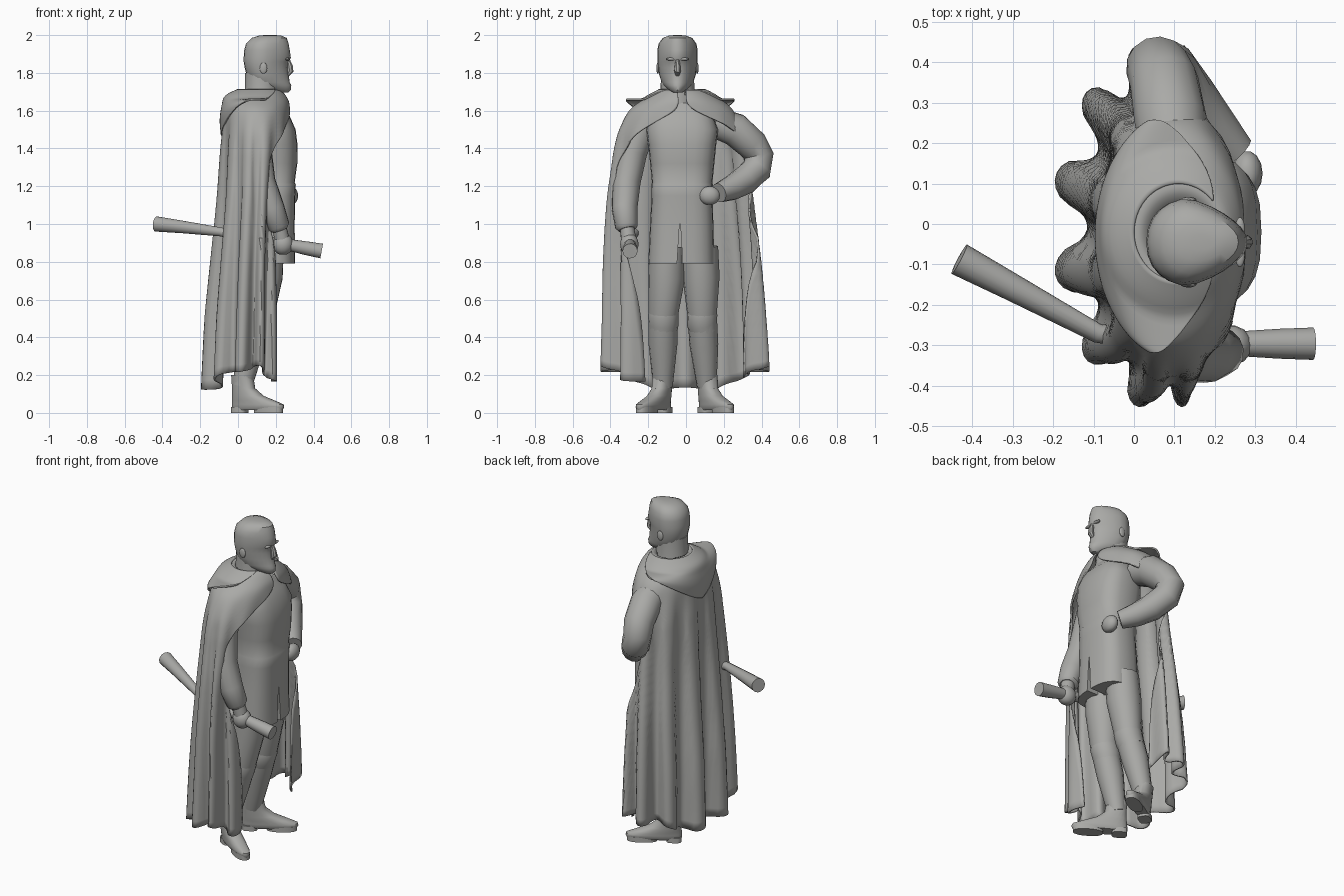
import bpy, bmesh, math
from mathutils import Vector, Matrix

grey = bpy.data.materials.new("stone_grey")
grey.diffuse_color = (0.4, 0.4, 0.385, 1)


def build(name, rows, closed=True):
    """Skin a list of equally long point rows."""
    bm = bmesh.new()
    vs = [[bm.verts.new(p) for p in r] for r in rows]
    n = len(rows[0])
    for a, b in zip(vs, vs[1:]):
        for i in range(n if closed else n - 1):
            j = (i + 1) % n
            bm.faces.new((a[i], a[j], b[j], b[i]))
    if closed:
        bm.faces.new(vs[0])
        bm.faces.new(vs[-1])
    bmesh.ops.recalc_face_normals(bm, faces=bm.faces)
    me = bpy.data.meshes.new(name)
    bm.to_mesh(me)
    bm.free()
    me.materials.append(grey)
    ob = bpy.data.objects.new(name, me)
    bpy.context.collection.objects.link(ob)
    return ob


def spow(v, p):
    return math.copysign(abs(v) ** p, v)


def oval(z, x0, x1, y0, y1, p=1.0, n=24):
    """Horizontal ring filling a rectangle; p below 1 makes it boxier."""
    cx, cy, rx, ry = (x0 + x1) / 2, (y0 + y1) / 2, (x1 - x0) / 2, (y1 - y0) / 2
    return [(cx + rx * spow(math.cos(t), p), cy + ry * spow(math.sin(t), p), z)
            for t in (2 * math.pi * i / n for i in range(n))]


def tube(name, pts, n=14):
    """Round limb through (x, y, z, radius) points."""
    ps = [Vector(p[:3]) for p in pts]
    rows = []
    for i, p in enumerate(ps):
        d = (ps[min(i + 1, len(ps) - 1)] - ps[max(i - 1, 0)]).normalized()
        u = d.cross(Vector((0.3, 1, 0.2))).normalized()
        v = d.cross(u)
        rows.append([p + pts[i][3] * (u * math.cos(t) + v * math.sin(t))
                     for t in (2 * math.pi * k / n for k in range(n))])
    return build(name, rows)


def ball(name, loc, size):
    rows = []
    for i in range(1, 10):
        a = math.pi * i / 10
        s, z = math.sin(a), loc[2] - size[2] * math.cos(a)
        rows.append(oval(z, loc[0] - size[0] * s, loc[0] + size[0] * s,
                         loc[1] - size[1] * s, loc[1] + size[1] * s, n=14))
    return build(name, rows)


# Head, narrowing towards the face, with neck and face details
HY = -0.045
head = [(1.695, .2, .265, .03), (1.71, .15, .28, .06), (1.735, .09, .282, .083), (1.75, .07, .274, .09),
        (1.79, .045, .268, .1), (1.83, .035, .262, .105), (1.86, .03, .268, .109),
        (1.88, .03, .28, .11), (1.92, .033, .274, .11), (1.955, .042, .268, .103),
        (1.985, .072, .258, .082), (1.997, .11, .23, .05), (2.0, .14, .2, .02)]
build("head", [[(x, HY + (y - HY) * (1 - .4 * max(0, (x - .13) / .14)), z)
                for x, y, z in oval(z0, a, b, HY - w, HY + w, 0.9)] for z0, a, b, w in head])
tube("neck", [(.125, HY, 1.58, .11), (.125, HY, 1.68, .09), (.125, HY, 1.8, .088)])
tube("nose", [(.265, HY, 1.87, .01), (.275, HY, 1.835, .016), (.277, HY, 1.81, .018),
              (.262, HY, 1.79, .012)], 8)
for s, side in ((-1, "right"), (1, "left")):
    ball(side + "_ear", (.135, HY + s * .104, 1.825), (.02, .008, .03))
    ball(side + "_brow", (.262, HY + s * .032, 1.873), (.012, .03, .008))

# Tunic with a slit in the front of its skirt
torso = [(.79, .03, .302, -.2, .15), (1.0, .04, .3, -.19, .145), (1.15, .05, .303, -.182, .14),
         (1.21, .05, .306, -.183, .142), (1.22, .05, .3, -.18, .14), (1.32, .03, .314, -.19, .15),
         (1.42, .02, .315, -.2, .16), (1.5, .03, .305, -.21, .17),
         (1.58, .05, .27, -.19, .14), (1.64, .08, .22, -.12, .06)]
tunic = build("tunic", [oval(*r, p=0.72) for r in torso])
slit = build("slit_cutter", [[(.2, -.05, .75), (.4, -.05, .75), (.4, -.015, .75), (.2, -.015, .75)],
                             [(.2, -.034, 1.0), (.4, -.034, 1.0), (.4, -.03, 1.0), (.2, -.03, 1.0)]])
slit.hide_render = True
slit.hide_set(True)
cut = tunic.modifiers.new("slit", 'BOOLEAN')
cut.operation, cut.object, cut.solver = 'DIFFERENCE', slit, 'EXACT'

# Legs and splayed boots
shoe = [(.015, -.055, .25, .034), (.03, -.058, .258, .044), (.045, -.058, .255, .044),
        (.065, -.056, .2, .046), (.09, -.054, .13, .046), (.13, -.052, .075, .046),
        (.2, -.055, .06, .052)]
for s, side, ys in ((-1, "right", (-.1, -.102, -.12, -.122, -.122)),
                    (1, "left", (.075, .08, .085, .095, .11))):
    prof = [(.15, .88, .095), (.14, .72, .098), (.115, .52, .078), (.07, .36, .076), (.022, .14, .052)]
    tube(side + "_leg", [(x, y, z, r) for (x, z, r), y in zip(prof, ys)])
    tube(side + "_boot_cuff", [(.118, ys[2], .54, .075), (.115, ys[2], .52, .081),
                               (.1, ys[2] * .99, .47, .08), (.09, ys[3], .43, .075)])
    place = (Matrix.Translation((.02, ys[4], 0))
             @ Matrix.Rotation(s * math.radians(31), 4, 'Z'))
    parts = [build(side + "_boot", [oval(z, a, b, -w, w, 0.85) for z, a, b, w in shoe]),
             build(side + "_boot_heel", [oval(z, -.055, .03, -.036, .036, .6) for z in (0, .03)]),
             build(side + "_boot_sole", [oval(z, .08, .25, -.04, .04, .85) for z in (0, .03)])]
    for ob in parts:
        ob.matrix_world = place

# Arms: right one lowered, left one with fist on the hip
tube("right_sleeve", [(.1, -.22, 1.55, .08), (.1, -.285, 1.38, .08), (.125, -.315, 1.22, .075),
                      (.18, -.325, 1.08, .068), (.215, -.315, .985, .06), (.22, -.312, .97, .045)])
tube("right_wrist", [(.215, -.315, 1.0, .038), (.235, -.303, .91, .04)])
ball("right_fist", (.238, -.3, .893), (.055, .05, .058))
tube("left_sleeve", [(.1, .15, 1.54, .08), (.09, .26, 1.5, .09), (.075, .35, 1.42, .085),
                     (.06, .385, 1.36, .08), (.08, .375, 1.29, .08), (.13, .31, 1.23, .076),
                     (.19, .24, 1.19, .066), (.25, .175, 1.165, .052)])
ball("left_fist", (.28, .125, 1.15), (.038, .056, .05))


def dense(keys, steps=5):
    """Smoothly interpolate the key rows."""
    out = []
    for i in range(len(keys) - 1):
        k = [keys[max(i - 1, 0)], keys[i], keys[i + 1], keys[min(i + 2, len(keys) - 1)]]
        for s in range(steps):
            u = s / steps
            out.append([b + .5 * u * (c - a + u * (2 * a - 5 * b + 4 * c - d + u * (3 * (b - c) + d - a)))
                        for a, b, c, d in zip(*k)])
    return out + [list(keys[-1])]


# Cape: folded sheet open to the front, flatter in front lower down.
# Row: z, centre x, depth, centre y, half width, fold, right and left reach, front flatness
def sheet(name, keys, drop=None, n=121):
    out = []
    for z, cx, a, cy, b, amp, t0, t1, flat in dense(keys):
        ring = []
        for i in range(n):
            t = math.radians(-t0 + (t0 + t1) * i / (n - 1))
            f = amp * spow(-math.cos(12 * t), 0.6)
            c = math.cos(t)
            zz = drop(z, t)
            ring.append((cx - (a + f) * c * (flat if c < 0 else 1), cy + (b + f) * math.sin(t), zz))
        out.append(ring)
    ob = build(name, out, closed=False)
    m = ob.modifiers.new("cloth_thickness", 'SOLIDIFY')
    m.thickness, m.offset = 0.01, 0
    return ob


def hem(z, t):
    low = .12 + .12 * math.sin(t) ** 2 + .015 * math.cos(7 * t)
    return z + (low - .2) * max(0, (.5 - z) / .3)


def hood_hem(z, t):
    return z + .2 * abs(math.sin(t)) ** 1.3 * max(0, (1.66 - z) / .2)


sheet("cape", [
    (1.66, .12, .07, -.04, .075, 0, 165, 165, 1), (1.705, .115, .105, -.025, .115, 0, 168, 168, 1),
    (1.66, .1, .16, -.02, .195, 0, 174, 174, 1), (1.6, .1, .172, -.025, .27, 0, 172, 164, 1),
    (1.5, .1, .178, -.03, .32, .004, 142, 120, 1), (1.4, .1, .185, -.03, .345, .009, 122, 84, .95),
    (1.3, .1, .19, -.03, .358, .012, 112, 72, .85), (1.1, .1, .2, -.03, .38, .018, 118, 88, .65),
    (.8, .09, .213, -.02, .4, .027, 138, 110, .6), (.5, .085, .23, -.01, .408, .036, 144, 120, .6),
    (.2, .08, .235, -.005, .412, .045, 146, 125, .6)], hem)
# Hood lying folded on the back
sheet("hood", [
    (1.71, .11, .11, -.02, .12, 0, 140, 140, 1), (1.675, .1, .165, -.02, .185, 0, 115, 115, 1),
    (1.62, .1, .183, -.025, .255, 0, 92, 92, 1), (1.55, .1, .192, -.03, .29, 0, 80, 80, 1),
    (1.47, .1, .186, -.03, .3, 0, 70, 70, 1)], hood_hem)

# Rod held in the right fist, hollow at both ends
tube("rod", [(-.39, -.11, .994, .025), (-.432, -.087, 1.0, .028), (-.432, -.087, 1.0, .041),
             (-.3, -.157, .985, .034), (-.09, -.27, .958, .024), (.05, -.29, .925, .026),
             (.25, -.296, .893, .03), (.36, -.296, .872, .037), (.443, -.296, .857, .04),
             (.443, -.296, .857, .024), (.4, -.296, .865, .022)])

# Smooth shading with edges kept sharp
bpy.ops.object.select_all(action='DESELECT')
for ob in bpy.context.scene.objects:
    if ob.type == 'MESH' and not ob.hide_render:
        ob.select_set(True)
        bpy.context.view_layer.objects.active = ob
bpy.ops.object.shade_smooth_by_angle(angle=math.radians(40))
